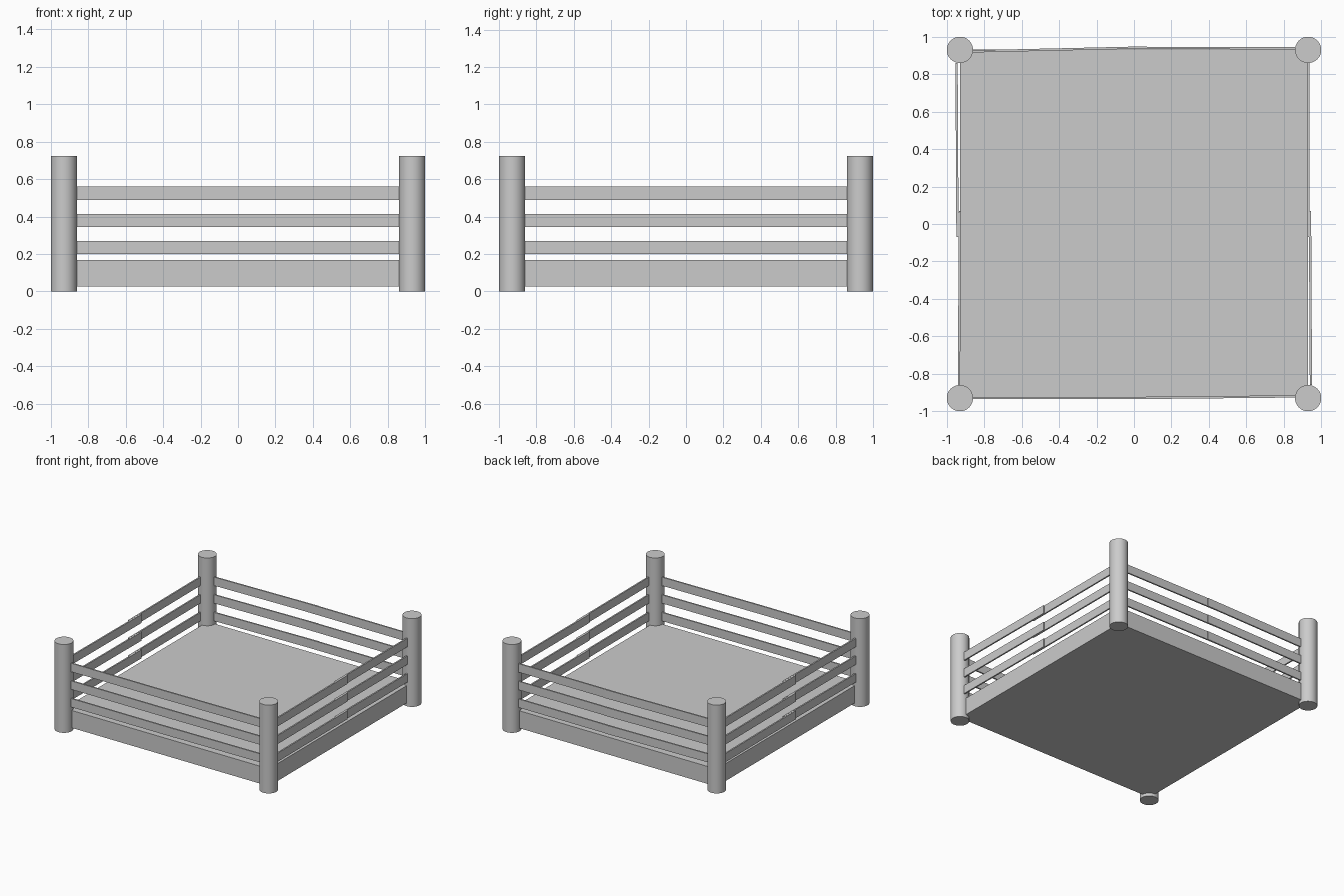
import bpy, math
from mathutils import Vector

if "Cube" in bpy.data.objects:
    bpy.data.objects.remove(bpy.data.objects["Cube"])


def box(name, size, loc, angle=0.0):
    bpy.ops.mesh.primitive_cube_add(size=1, location=loc, rotation=(0, 0, angle))
    ob = bpy.context.object
    ob.name = name
    ob.scale = size
    bpy.ops.object.transform_apply(location=False, rotation=False, scale=True)
    return ob


def slat(name, a, b, z, height=0.07, thick=0.012):
    a, b = Vector(a), Vector(b)
    d, m = b - a, (a + b) / 2
    return box(name, (d.length, thick, height), (m.x, m.y, z), math.atan2(d.y, d.x))


# Ring floor
box("platform", (1.86, 1.86, 0.143), (0, 0.003, 0.097))

# Corner posts
for x in (-0.93, 0.93):
    for y in (-0.93, 0.93):
        bpy.ops.mesh.primitive_cylinder_add(vertices=48, radius=0.07, depth=0.725,
                                            location=(x, y, 0.3625))
        bpy.context.object.name = "corner_post"
        bpy.ops.object.shade_smooth_by_angle()

# Side rails: two thin planks per rail, overlapping in the middle
E, L = 0.86, 0.07
sides = {
    "front": [((-E, -0.930), (L, -0.930)), ((-L, -0.930), (E, -0.921))],
    "back": [((-E, 0.922), (L, 0.943)), ((-L, 0.940), (E, 0.939))],
    "left": [((-0.935, -E), (-0.930, L)), ((-0.943, -L), (-0.948, E))],
    "right": [((0.945, -E), (0.940, L)), ((0.932, -L), (0.932, E))],
}
for z in (0.235, 0.38, 0.525):
    for side, planks in sides.items():
        for a, b in planks:
            slat(side + "_rail", a, b, z)
